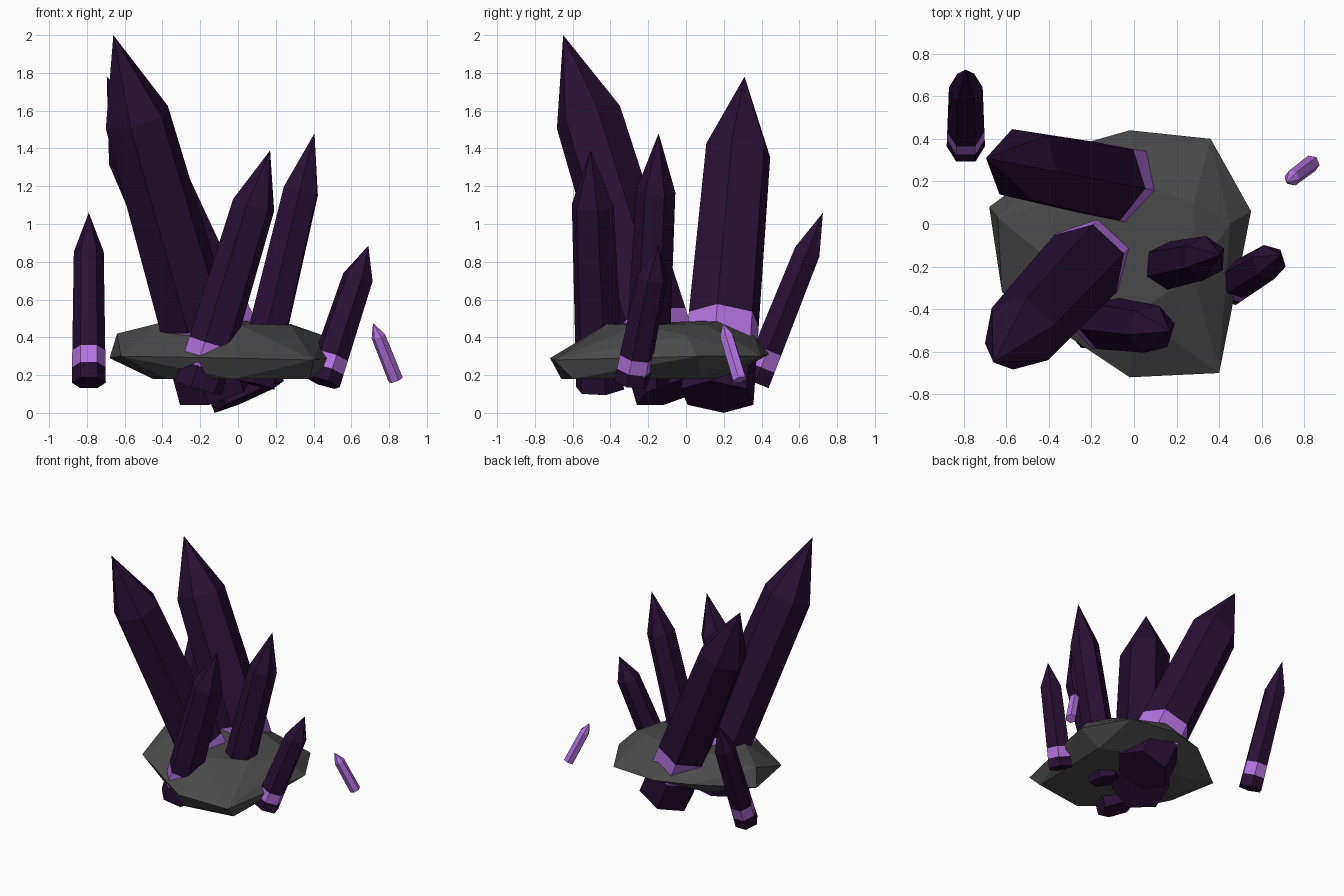
import bpy, bmesh, math
from mathutils import Vector

if "Cube" in bpy.data.objects:
    bpy.data.objects.remove(bpy.data.objects["Cube"])


def material(name, rgb):
    m = bpy.data.materials.new(name)
    m.diffuse_color = (*rgb, 1)
    m.use_nodes = True
    m.node_tree.nodes["Principled BSDF"].inputs["Base Color"].default_value = m.diffuse_color
    return m


DARK = material("dark violet", (0.020, 0.005, 0.033))
LIGHT = material("light purple", (0.45, 0.17, 0.74))
GREY = material("rock grey", (0.068, 0.068, 0.068))


def finish(name, bm, mats):
    bmesh.ops.recalc_face_normals(bm, faces=bm.faces[:])
    me = bpy.data.meshes.new(name)
    bm.to_mesh(me)
    bm.free()
    for m in mats:
        me.materials.append(m)
    ob = bpy.data.objects.new(name, me)
    bpy.context.collection.objects.link(ob)
    return ob


def crystal(name, base, tip, r, phase, band=(0.09, 0.19), shoulder=0.77,
            taper=0.88, mats=(DARK, LIGHT)):
    """Six-sided pointed prism; phase 0 puts a corner towards the lean, 30 an edge."""
    base, tip = Vector(base), Vector(tip)
    axis = tip - base
    n = axis.normalized()
    side = Vector((-axis.y, axis.x, 0)).normalized()   # horizontal, across the lean
    lean = side.cross(n)                               # in the plane of the lean
    bm = bmesh.new()
    rings = []
    for t in (0, band[0], band[1], shoulder):
        rad = r * (1 + (taper - 1) * t / shoulder)
        ring = []
        for i in range(6):
            a = math.radians(phase + 60 * i)
            ring.append(bm.verts.new(base + axis * t
                                     + (lean * math.cos(a) + side * math.sin(a)) * rad))
        rings.append(ring)
    top = bm.verts.new(tip)
    bm.faces.new(rings[0])
    for k in range(3):
        for i in range(6):
            j = (i + 1) % 6
            f = bm.faces.new((rings[k][i], rings[k][j], rings[k + 1][j], rings[k + 1][i]))
            f.material_index = 1 if k == 1 else 0      # glowing band near the base
    for i in range(6):
        bm.faces.new((rings[3][i], rings[3][(i + 1) % 6], top))
    return finish(name, bm, mats)


# Crystals
crystal("tallest_crystal", (-0.12, -0.07, 0.11), (-0.66, -0.65, 2.0), 0.205, 30, (0.10, 0.20))
crystal("wide_back_crystal", (0.06, 0.165, 0.085), (-0.695, 0.31, 1.78), 0.205, 0, (0.13, 0.242))
crystal("right_tall_crystal", (0.09, -0.21, 0.15), (0.405, -0.145, 1.48), 0.118, 15)
crystal("front_crystal", (-0.21, -0.455, 0.13), (0.17, -0.505, 1.39), 0.132, 20)
crystal("right_short_crystal", (0.45, -0.29, 0.16), (0.69, -0.145, 0.885), 0.095, 15)
crystal("left_floating_crystal", (-0.79, 0.365, 0.16), (-0.79, 0.725, 1.06), 0.09, 30)
crystal("small_floating_shard", (0.835, 0.285, 0.175), (0.715, 0.195, 0.475), 0.04, 15,
        taper=0.95, mats=(LIGHT, LIGHT))

# Rock slab: faceted hull through a few rim, top and underside points
rim = [(-0.02, 0.44, 0.31), (0.36, 0.40, 0.30), (0.55, 0.06, 0.30), (0.40, -0.70, 0.28),
       (-0.02, -0.72, 0.29), (-0.62, -0.32, 0.30), (-0.68, 0.08, 0.29), (-0.30, 0.36, 0.32)]
crown = [(-0.42, -0.15, 0.475), (-0.64, 0.03, 0.42), (0.0, -0.42, 0.47), (0.28, -0.25, 0.465),
         (0.28, 0.10, 0.47), (0.0, 0.20, 0.49), (-0.35, 0.12, 0.48), (0.0, 0.36, 0.41),
         (0.45, 0.0, 0.41)]
under = [(-0.45, -0.10, 0.18), (-0.30, 0.15, 0.18), (0.10, 0.20, 0.18), (0.40, 0.08, 0.18),
         (0.38, -0.60, 0.18), (-0.02, -0.66, 0.18), (-0.38, -0.36, 0.18)]
bm = bmesh.new()
for p in rim + crown + under:
    bm.verts.new(p)
hull = bmesh.ops.convex_hull(bm, input=bm.verts[:])
loose = [v for v in bm.verts if not v.link_faces]
bmesh.ops.delete(bm, geom=loose, context='VERTS')
finish("rock_slab", bm, (GREY,))
